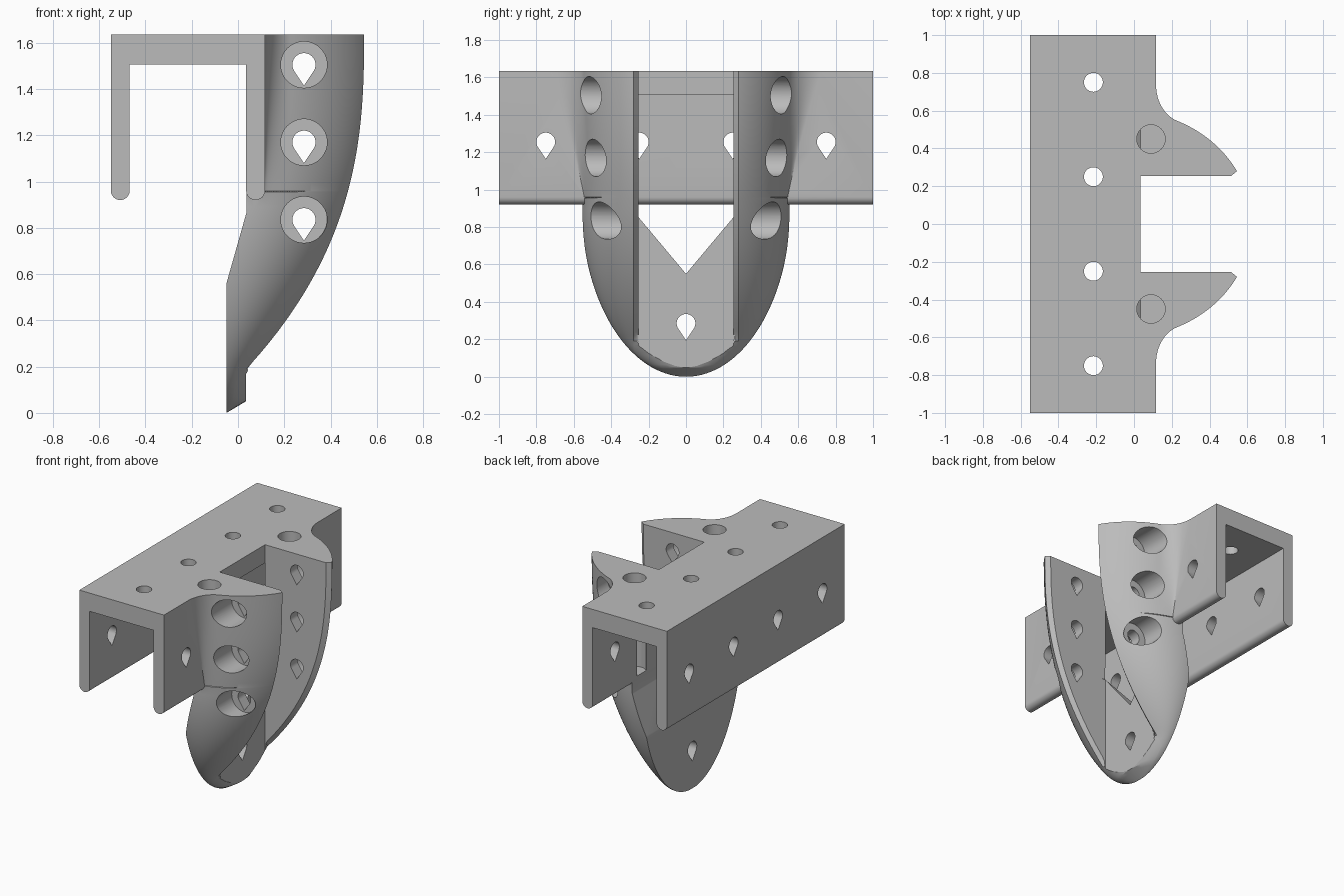
import bpy, bmesh
from math import sin, cos, pi, sqrt, acos, asin
from mathutils import Vector

if "Cube" in bpy.data.objects:
    bpy.data.objects.remove(bpy.data.objects["Cube"], do_unlink=True)

TOP = 1.635       # top face height
BACK = -0.05      # back of the lower plate
WALL = 0.117      # outer face of the finned channel wall
SLOT = 0.255      # half width of the slot

grey = bpy.data.materials.new("plain grey")
grey.use_nodes = True
grey.diffuse_color = (0.5, 0.5, 0.5, 1)
grey.node_tree.nodes["Principled BSDF"].inputs["Base Color"].default_value = (0.5, 0.5, 0.5, 1)


def loft(name, rings):
    """Solid from equally long closed rings, capped at both ends."""
    bm = bmesh.new()
    rows = [[bm.verts.new(p) for p in ring] for ring in rings]
    for a, b in zip(rows, rows[1:]):
        for i in range(len(a)):
            j = (i + 1) % len(a)
            bm.faces.new((a[i], a[j], b[j], b[i]))
    bm.faces.new(rows[0])
    bm.faces.new(rows[-1])
    bmesh.ops.recalc_face_normals(bm, faces=bm.faces)
    mesh = bpy.data.meshes.new(name)
    bm.to_mesh(mesh)
    bm.free()
    obj = bpy.data.objects.new(name, mesh)
    bpy.context.collection.objects.link(obj)
    mesh.materials.append(grey)
    return obj


def prism(name, outline, axis, start, end):
    """Extrude a 2D outline along the axis; the remaining axes stay in order."""
    def place(p, d):
        v = list(p)
        v.insert("xyz".index(axis), d)
        return v
    return loft(name, [[place(p, d) for p in outline] for d in (start, end)])


def box(u0, u1, v0, v1):
    return [(u0, v0), (u1, v0), (u1, v1), (u0, v1)]


def circle(u, v, r, n=48):
    return [(u + r * cos(2 * pi * i / n), v + r * sin(2 * pi * i / n)) for i in range(n)]


def teardrop(u, v, r=0.05, n=32):
    """Round hole with a point at its bottom."""
    gap = acos(1 / 1.8)
    arc = [-pi / 2 + gap + (2 * pi - 2 * gap) * i / n for i in range(n + 1)]
    return [(u, v - 1.8 * r)] + [(u + r * cos(a), v + r * sin(a)) for a in arc]


def combine(target, tool, operation):
    mod = target.modifiers.new(operation, "BOOLEAN")
    mod.operation = operation
    mod.solver = "EXACT"
    mod.object = tool
    bpy.context.view_layer.objects.active = target
    bpy.ops.object.modifier_apply(modifier=mod.name)
    bpy.data.objects.remove(tool, do_unlink=True)


# Keel with two fins: horizontal sections stacked by height
def section(z, low_start):
    if z < 0.92:
        width = 0.56 * sqrt(1 - ((0.92 - z) / 0.92) ** 2)
    else:
        width = 0.56 + 0.04 * (z - 0.92) / 0.715
    tip = 0.545 - 0.194 * (TOP - z) ** 2.62
    finned = z >= 0.19
    if finned:
        reach = (tip - BACK) / sqrt(1 - (0.28 / width) ** 2)
    elif z > 0.05:
        reach = 0.085 + 0.064 * (z - 0.05) / 0.14
    else:
        reach = 1.7 * z
    flare = 0.15 * max(0, (z - 0.92) / 0.715) ** 1.3
    start = BACK if low_start else WALL - 0.001
    t0 = asin(min(1, (start - BACK) / reach))
    t1 = acos(min(0.95, 0.28 / width))
    half = []
    for i in range(49):
        t = t0 + (t1 - t0) * (i / 48) ** 1.25
        x, y = BACK + reach * sin(t), width * cos(t)
        # Concave fillet that runs into the channel wall
        s = min(1, max(0, (0.225 - x) / (0.225 - WALL)))
        half.append((x, y + flare * (1 - sqrt(1 - s * s))))
    # Narrow bevelled edge of the fin, or the rounded keel bottom
    for i, y in enumerate((0.265, 0.25, 0.15, 0.07, 0.02)):
        if finned:
            half.append((max(tip - 1.2 * min(0.28 - y, 0.03), 0.04), y))
        else:
            t = t1 + (pi / 2 - t1) * (i + 1) / 5.3
            half.append((BACK + reach * sin(t), width * cos(t)))
    ring = half + [(x, -y) for x, y in reversed(half)]
    return [(x, y, z) for x, y in ring]


lower = [0.002 + 0.188 * (i / 14) ** 1.6 for i in range(15)]
lower += [0.19 + 0.765 * i / 24 for i in range(1, 25)]
upper = [0.96 + (TOP - 0.96) * i / 20 for i in range(21)]
keel = loft("finned_keel", [section(z, True) for z in lower] + [section(z, False) for z in upper])

# Slanted shoulder and V notch at the top of the keel plate
combine(keel, prism("shoulder_cut", [(-0.07, 0.489), (0.037, 0.867), (0.037, 1.8), (-0.3, 1.8), (-0.3, 0.489)],
                    "y", -1.2, 1.2), "DIFFERENCE")
combine(keel, prism("notch_cut", [(0, 0.55), (0.26, 0.86), (0.26, 1.8), (-0.26, 1.8), (-0.26, 0.86)],
                    "x", -0.2, 0.06), "DIFFERENCE")


# Channel: U profile with rounded wall ends
def wall_end(x, r=0.041, n=12):
    return [(x + r * cos(pi * i / n), 0.961 - r * sin(pi * i / n)) for i in range(n + 1)]


profile = [(-0.55, TOP), (WALL, TOP)] + wall_end(0.076)
profile += [(0.035, 1.505), (-0.468, 1.505)] + wall_end(-0.509)
bracket = prism("channel_bracket", profile, "y", -1, 1)
combine(bracket, keel, "UNION")

# Slot between the fins
combine(bracket, prism("slot_cut", box(0.0345, 1, -SLOT, SLOT), "z", -0.5, 2), "DIFFERENCE")

# Holes in the top and the channel walls
for y in (-0.75, -0.25, 0.25, 0.75):
    combine(bracket, prism("top_hole", circle(-0.215, y, 0.05), "z", 1.4, 1.8), "DIFFERENCE")
    depth = 0.3 if abs(y) > 0.5 else -0.3
    combine(bracket, prism("wall_hole", teardrop(y, 1.255), "x", -0.7, depth), "DIFFERENCE")

# Hole in the keel plate
combine(bracket, prism("plate_hole", teardrop(0, 0.285), "x", -0.2, 0.2), "DIFFERENCE")

# Counterbored holes through the fins, and a deep socket beside each fin
for z in (0.835, 1.17, 1.505):
    combine(bracket, prism("fin_hole", teardrop(0.285, z), "y", -0.9, 0.9), "DIFFERENCE")
for side in (-1, 1):
    for z in (0.835, 1.17, 1.505):
        combine(bracket, prism("counterbore", circle(0.285, z, 0.1), "y", side * 0.335, side * 0.9), "DIFFERENCE")
    combine(bracket, prism("socket", circle(0.09, side * 0.45, 0.075), "z", 0.97, 1.8), "DIFFERENCE")

# Smooth curved skins, sharp edges kept
bpy.ops.object.select_all(action="DESELECT")
bracket.select_set(True)
bpy.context.view_layer.objects.active = bracket
bpy.ops.object.shade_smooth_by_angle(angle=pi / 7)
